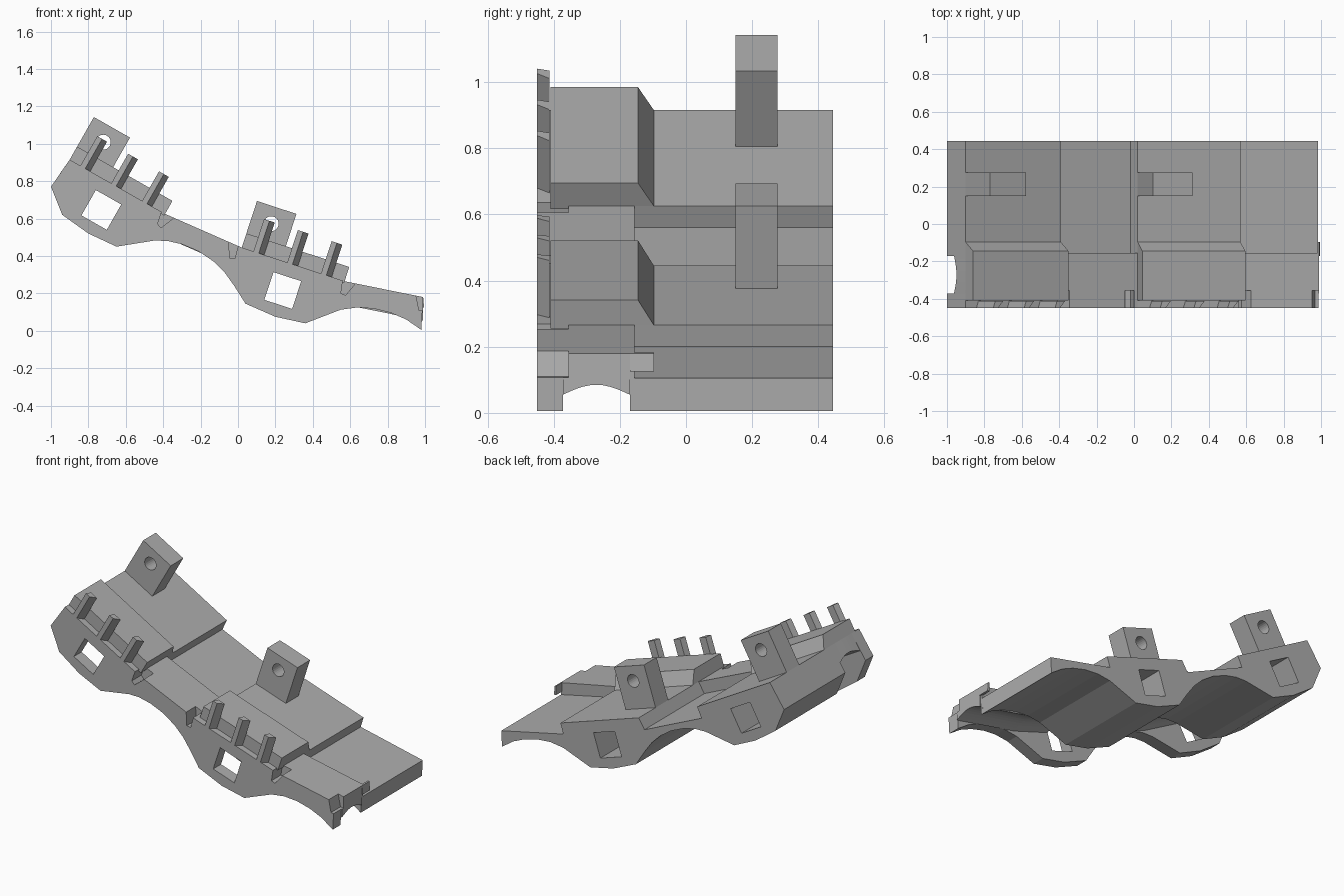
import bpy, bmesh, math
from mathutils import Vector

if "Cube" in bpy.data.objects:
    bpy.data.objects.remove(bpy.data.objects["Cube"])

GREY = (0.42, 0.42, 0.42, 1)
mat = bpy.data.materials.new("plain grey")
mat.use_nodes = True
mat.diffuse_color = GREY
mat.node_tree.nodes["Principled BSDF"].inputs["Base Color"].default_value = GREY


def loft(name, rings):
    """Closed solid through matching rings of 3D points."""
    bm = bmesh.new()
    rows = [[bm.verts.new(p) for p in ring] for ring in rings]
    for a, b in zip(rows, rows[1:]):
        for i in range(len(a)):
            j = (i + 1) % len(a)
            bm.faces.new((a[i], a[j], b[j], b[i]))
    bm.faces.new(rows[0])
    bm.faces.new(rows[-1])
    bmesh.ops.recalc_face_normals(bm, faces=bm.faces)
    mesh = bpy.data.meshes.new(name)
    bm.to_mesh(mesh)
    bm.free()
    mesh.materials.append(mat)
    ob = bpy.data.objects.new(name, mesh)
    bpy.context.collection.objects.link(ob)
    return ob


def slab(name, pts, y0, y1):
    """Side profile (x, z) extruded along y."""
    return loft(name, [[(x, y, z) for x, z in pts] for y in (y0, y1)])


def cut(ob, cutters):
    for c in cutters:
        m = ob.modifiers.new("cut", 'BOOLEAN')
        m.operation, m.solver, m.object = 'DIFFERENCE', 'EXACT', c
    bpy.context.view_layer.update()
    dg = bpy.context.evaluated_depsgraph_get()
    mesh = bpy.data.meshes.new_from_object(ob.evaluated_get(dg))
    ob.modifiers.clear()
    ob.data = mesh


class Deck:
    """Sloping deck with its own along / up axes."""
    def __init__(self, start, end):
        self.o = Vector(start)
        d = Vector(end) - self.o
        self.len = d.length
        self.u = d.normalized()
        self.n = Vector((-self.u.y, self.u.x))

    def at(self, u, v):
        return tuple(self.o + self.u * u + self.n * v)

    def at3(self, u, y, v):
        x, z = self.at(u, v)
        return (x, y, z)

    def rect(self, u0, u1, v0, v1):
        return [self.at(*p) for p in ((u0, v0), (u1, v0), (u1, v1), (u0, v1))]


upper = Deck((-0.9, 0.915), (-0.39, 0.625))
lower = Deck((0.02, 0.445), (0.57, 0.265))

# Shared scalloped underside, from right end to left end
under = [(0.98, 0.005), (0.9, 0.06), (0.82, 0.095), (0.73, 0.118), (0.64, 0.125),
         (0.55, 0.113), (0.36, 0.04), (0.2, 0.075), (0.04, 0.145), (-0.02, 0.24),
         (-0.07, 0.31), (-0.13, 0.37), (-0.21, 0.425), (-0.3, 0.463), (-0.38, 0.481),
         (-0.45, 0.482), (-0.65, 0.45), (-0.8, 0.52), (-0.94, 0.62), (-1, 0.77)]
front_top = [(-0.9, 0.915), (-0.39, 0.625), (0.02, 0.445), (0.57, 0.265), (0.99, 0.18)]
back_top = [(-0.9, 0.915), (-0.39, 0.625), (-0.42, 0.56), (-0.02, 0.38),
            (0.02, 0.445), (0.57, 0.265), (0.55, 0.2), (0.985, 0.105)]

# Solid ribs and main block
front_rib = slab("front_rib", front_top + under, -0.45, -0.372)
inner_rib = slab("inner_rib", front_top + under, -0.17, -0.155)
main_block = slab("main_block", back_top + under, -0.155, 0.445)

# Thin arched roof over the channel between the ribs
rings = []
STEPS = 10
for i in range(STEPS + 1):
    t = i / STEPS
    y = -0.372 + 0.202 * t
    thick = 0.125 - 0.03 * math.sin(math.pi * t)
    roof = [(x, z - thick) for x, z in front_top]
    roof[0] = upper.at(-0.008, -0.9 * thick)
    ring = front_top + roof[::-1]
    rings.append([(x, y, z) for x, z in ring])
channel_roof = loft("channel_roof", rings)

# Square through-holes and clip notches
holes = [slab("hole_cutter", d.rect(0.202, 0.358, -0.228, -0.072), -0.6, 0.6)
         for d in (upper, lower)]
notch_shapes = [
    [(-0.40, 0.66), (-0.34, 0.63), (-0.345, 0.603), (-0.412, 0.55), (-0.43, 0.572)],
    [(-0.05, 0.50), (0.005, 0.48), (0.0, 0.45), (-0.018, 0.385), (-0.045, 0.39)],
    [(0.565, 0.30), (0.625, 0.29), (0.625, 0.25), (0.575, 0.19), (0.55, 0.2)],
    [(0.945, 0.22), (1.03, 0.22), (1.03, 0.1), (0.968, 0.11)]]
notches = [slab("notch_cutter", s, -0.5, -0.355) for s in notch_shapes]
cut(front_rib, holes + notches)
cut(channel_roof, holes + notches)
cut(inner_rib, holes)
cut(main_block, holes)
for c in holes + notches:
    bpy.data.objects.remove(c)

# Small tongue at the low end of the front deck
slab("end_tongue", [(0.98, 0.125), (0.995, 0.125), (0.99, 0.18), (0.98, 0.182)], -0.17, -0.097)

for label, d in (("upper", upper), ("lower", lower)):
    # Raised pad with a sloped rear edge
    section = [(-0.41, -0.01), (-0.41, 0.08), (-0.145, 0.08), (-0.097, 0), (-0.097, -0.01)]
    loft(label + "_pad", [[d.at3(u, y, v) for y, v in section] for u in (0, d.len)])

    # Lug with round hole
    lug = slab(label + "_lug", d.rect(0, 0.222, -0.02, 0.262), 0.15, 0.276)
    circle = [d.at(0.11 + 0.04 * math.cos(a), 0.17 + 0.04 * math.sin(a))
              for a in (math.tau * k / 24 for k in range(24))]
    bore = slab("bore_cutter", circle, 0, 0.4)
    cut(lug, [bore])
    bpy.data.objects.remove(bore)

    # Row of three wedge pegs along the front ledge
    for k in range(3):
        u = 0.066 + 0.19 * k
        foot = [(u, -0.45), (u + 0.03, -0.45), (u + 0.06, -0.413), (u + 0.012, -0.413)]
        loft(f"{label}_peg_{k + 1}", [[d.at3(a, y, v) for a, y in foot]
                                      for v in (-0.01, 0.182)])
